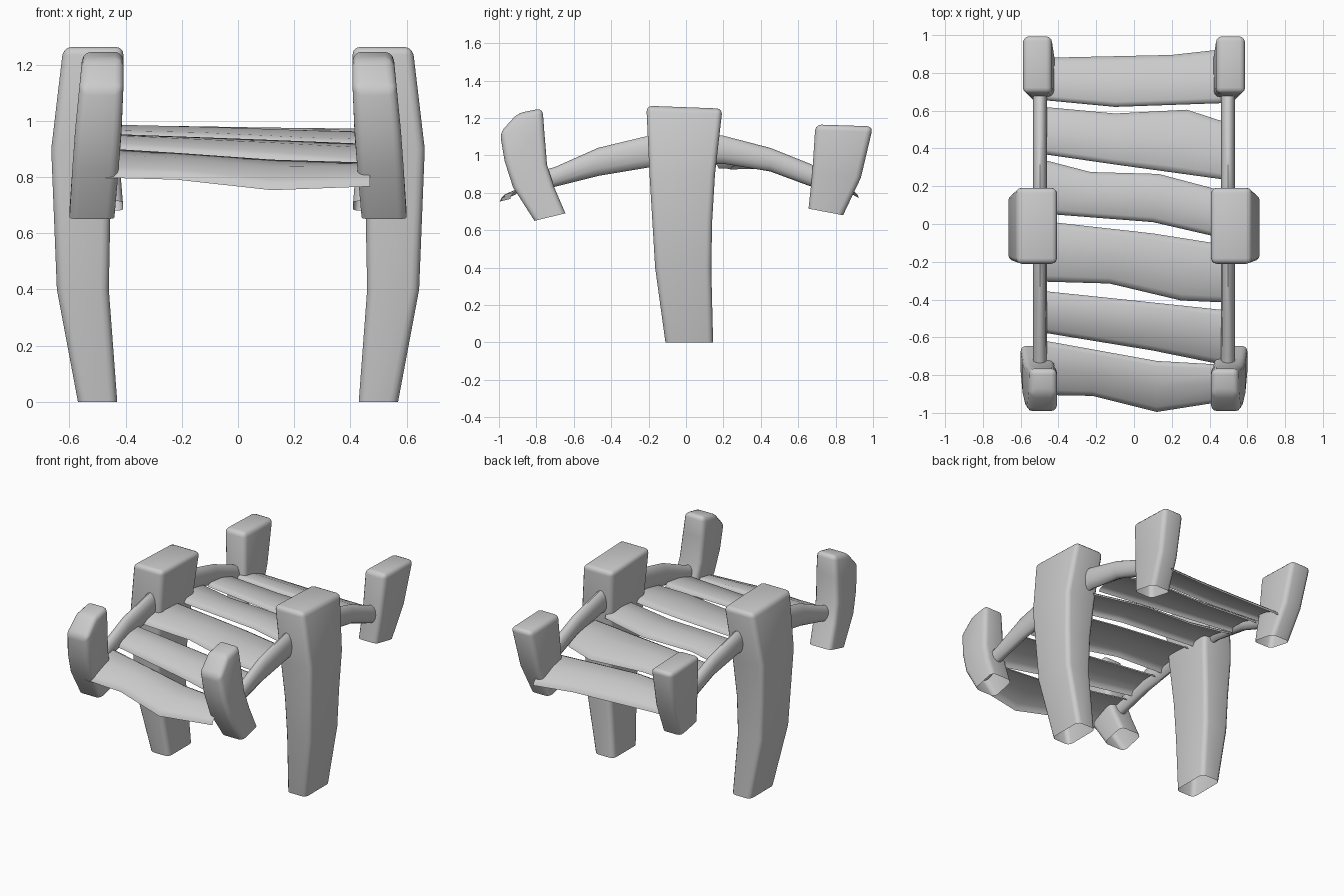
import bpy, bmesh, math
from mathutils import Vector

cube = bpy.data.objects.get("Cube")
if cube:
    bpy.data.objects.remove(cube, do_unlink=True)

GREY = (0.6, 0.6, 0.6, 1)
mat = bpy.data.materials.new("plain grey")
mat.use_nodes = True
mat.diffuse_color = GREY
bsdf = next(n for n in mat.node_tree.nodes if n.type == 'BSDF_PRINCIPLED')
bsdf.inputs["Base Color"].default_value = GREY


def loft(name, rings, closed=True, caps=(False, False), bevel=0.0, smooth=40):
    """Skin a list of equal-length point rings into one object."""
    bm = bmesh.new()
    rows = [[bm.verts.new(p) for p in ring] for ring in rings]
    n = len(rows[0])
    for a, b in zip(rows, rows[1:]):
        for i in range(n if closed else n - 1):
            j = (i + 1) % n
            bm.faces.new((a[i], a[j], b[j], b[i]))
    for row, wanted in zip((rows[0], rows[-1]), caps):
        if wanted:
            bm.faces.new(row)
    bmesh.ops.recalc_face_normals(bm, faces=bm.faces)
    # Open sheets face upward
    if not closed and sum(f.normal.z * f.calc_area() for f in bm.faces) < 0:
        bmesh.ops.reverse_faces(bm, faces=bm.faces)
    mesh = bpy.data.meshes.new(name)
    bm.to_mesh(mesh)
    bm.free()
    mesh.materials.append(mat)
    ob = bpy.data.objects.new(name, mesh)
    bpy.context.collection.objects.link(ob)
    bpy.ops.object.select_all(action='DESELECT')
    bpy.context.view_layer.objects.active = ob
    ob.select_set(True)
    if bevel:
        mod = ob.modifiers.new("rounded corners", 'BEVEL')
        mod.width = bevel
        mod.segments = 3
        mod.limit_method = 'ANGLE'
        mod.angle_limit = math.radians(35)
        bpy.ops.object.modifier_apply(modifier=mod.name)
    bpy.ops.object.shade_smooth_by_angle(angle=math.radians(smooth))
    return ob


def post(name, side, sections):
    """Hollow post; each section is front y, z, back y, z, inner x, outer x."""
    rings = []
    for fy, fz, by, bz, inner, outer in sections:
        rings.append([(side * inner, fy, fz), (side * outer, fy, fz),
                      (side * outer, by, bz), (side * inner, by, bz)])
    loft(name, rings, caps=(False, True), bevel=0.03)


def rail(name, side, stations):
    """Arched handrail; each station is y, z, half height."""
    rings = []
    for y, z, h in stations:
        ring = []
        for i in range(12):
            a = math.tau * i / 12
            ring.append((side * (0.498 + 0.037 * math.cos(a)), y, z + h * math.sin(a)))
        rings.append(ring)
    loft(name, rings, caps=(True, True), smooth=50)


def edge_y(points, x):
    """Height of a polyline at x."""
    for (x0, y0), (x1, y1) in zip(points, points[1:]):
        if x <= x1:
            return y0 + (y1 - y0) * (x - x0) / (x1 - x0)
    return points[-1][1]


def plank(name, back, front):
    """Thin cambered board with turned-down long edges, following the arch."""
    xs = sorted({x for x, _ in back + front})
    x0, x1 = min(front[0][0], back[0][0]), max(front[-1][0], back[-1][0])
    rings = []
    for x in xs:
        yb, yf = edge_y(back, x), edge_y(front, x)
        ring = []
        for t, drop in ((0, -0.028), (0.03, -0.012), (0.1, 0), (0.5, 0.01),
                        (0.9, 0), (0.97, -0.012), (1, -0.028)):
            y = yf + (yb - yf) * t
            ring.append((x, y, 0.972 - 0.19 * y * y - 0.02 * x + drop))
        rings.append(ring)
    loft(name, rings, closed=False, smooth=60)


# Posts and rails on both sides
MIDDLE = [(-0.11, 0, 0.145, 0, 0.43, 0.57), (-0.165, 0.4, 0.135, 0.4, 0.46, 0.645),
          (-0.18, 0.65, 0.14, 0.65, 0.455, 0.655), (-0.195, 0.9, 0.155, 0.9, 0.435, 0.665),
          (-0.212, 1.265, 0.195, 1.25, 0.405, 0.622)]
FRONT = [(-0.81, 0.65, -0.645, 0.69, 0.44, 0.6), (-0.925, 0.83, -0.705, 0.83, 0.425, 0.59),
         (-0.97, 0.97, -0.743, 0.95, 0.415, 0.58), (-0.995, 1.12, -0.757, 1.12, 0.408, 0.565),
         (-0.9, 1.225, -0.767, 1.252, 0.408, 0.553)]
BACK = [(0.655, 0.715, 0.84, 0.68, 0.41, 0.55), (0.675, 0.9, 0.935, 0.88, 0.425, 0.57),
        (0.692, 1.165, 1.0, 1.155, 0.435, 0.59)]
RAIL = [(-0.78, 0.865, 0.05), (-0.7, 0.885, 0.053), (-0.47, 0.965, 0.075),
        (-0.2, 1.02, 0.085), (0, 1.04, 0.085), (0.2, 1.03, 0.075),
        (0.45, 0.977, 0.063), (0.65, 0.9, 0.06), (0.76, 0.86, 0.055)]
for label, side in (("left", 1), ("right", -1)):
    post(label + "_middle_post", side, MIDDLE)
    post(label + "_front_post", side, FRONT)
    post(label + "_back_post", side, BACK)
    rail(label + "_rail", side, RAIL)

# Walkway planks from back to front: back edge, then front edge
PLANKS = [
    ([(-0.47, 0.88), (0.2, 0.895), (0.47, 0.925)], [(-0.47, 0.655), (-0.1, 0.62), (0.47, 0.64)]),
    ([(-0.48, 0.62), (-0.1, 0.585), (0.28, 0.605), (0.48, 0.54)],
     [(-0.48, 0.37), (-0.1, 0.315), (0.48, 0.235)]),
    ([(-0.48, 0.34), (-0.23, 0.275), (0.13, 0.265), (0.47, 0.175)],
     [(-0.48, 0.055), (0.1, 0.01), (0.47, -0.075)]),
    ([(-0.48, 0.015), (0.1, -0.05), (0.48, -0.11)],
     [(-0.48, -0.305), (-0.13, -0.315), (0.25, -0.405), (0.48, -0.415)]),
    ([(-0.48, -0.355), (0, -0.405), (0.47, -0.455)],
     [(-0.48, -0.575), (0.1, -0.67), (0.47, -0.745)]),
    ([(-0.49, -0.615), (0.12, -0.725), (0.47, -0.745)],
     [(-0.49, -0.905), (-0.22, -0.91), (0.12, -0.995), (0.47, -0.94)]),
]
for i, (back, front) in enumerate(PLANKS, 1):
    plank("plank_%d" % i, back, front)
